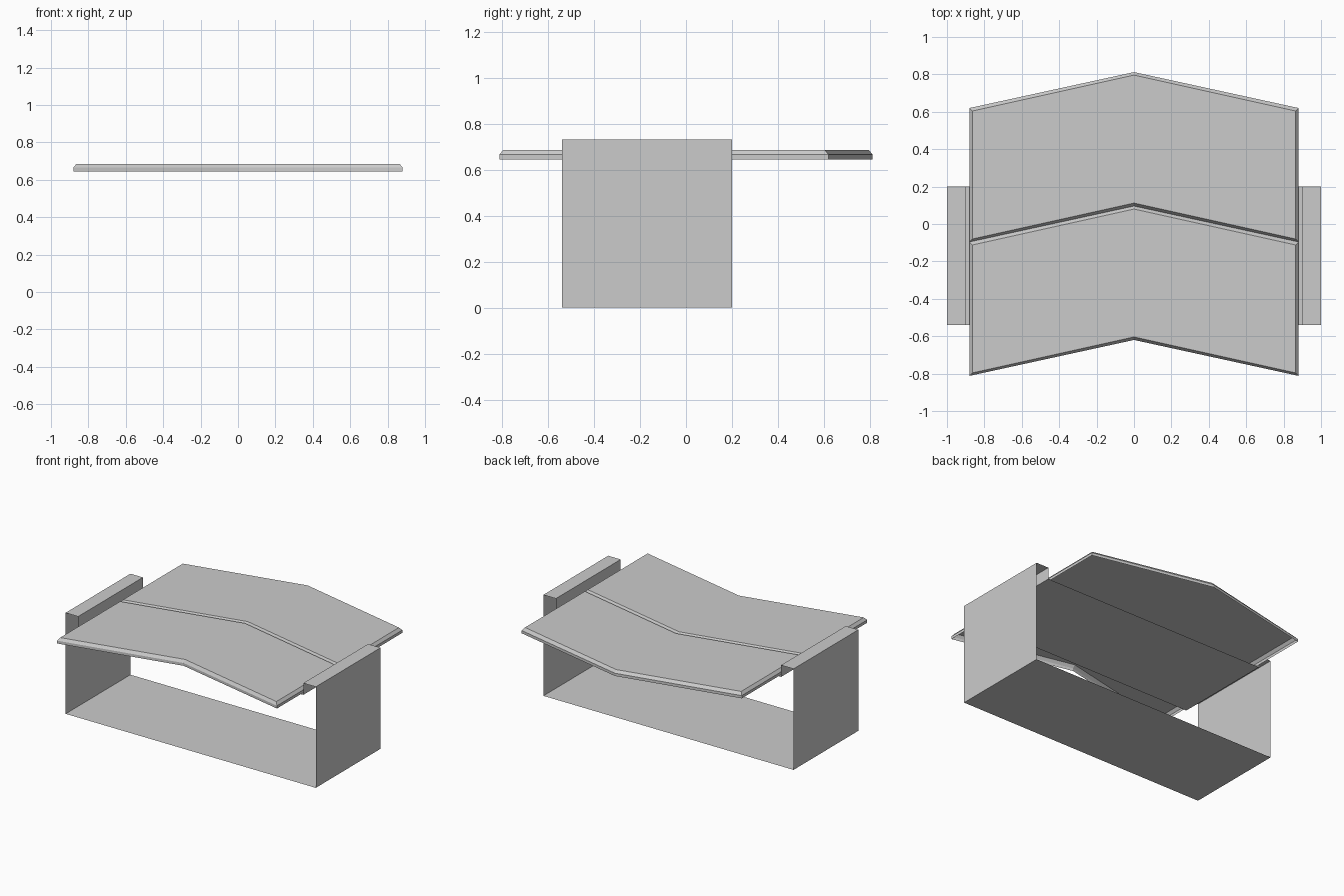
import bpy
import bmesh

cube = bpy.data.objects.get("Cube")
if cube:
    bpy.data.objects.remove(cube, do_unlink=True)

GREY = (0.6, 0.6, 0.6, 1.0)
steel = bpy.data.materials.new("light grey")
steel.use_nodes = True
steel.diffuse_color = GREY
steel.node_tree.nodes["Principled BSDF"].inputs["Base Color"].default_value = GREY


def finish(name, bm):
    bmesh.ops.recalc_face_normals(bm, faces=bm.faces)
    mesh = bpy.data.meshes.new(name)
    bm.to_mesh(mesh)
    bm.free()
    mesh.materials.append(steel)
    obj = bpy.data.objects.new(name, mesh)
    bpy.context.collection.objects.link(obj)
    return obj


# Folded sheet frame: one closed profile swept along y, open at both ends
def make_frame(front, back, bed_z, rail_z):
    half = [(1.0, 0.0), (1.0, rail_z), (0.9, rail_z), (0.9, bed_z)]
    profile = half + [(-x, z) for x, z in reversed(half)]
    bm = bmesh.new()
    rings = [[bm.verts.new((x, y, z)) for x, z in profile] for y in (front, back)]
    for i in range(len(profile)):
        j = (i + 1) % len(profile)
        bm.faces.new((rings[0][i], rings[0][j], rings[1][j], rings[1][i]))
    return finish("frame", bm)


# Chevron slat: upright rim, sloped edge and flat top, open underneath
def make_slat(name, front, length, rise=0.192, half_width=0.88, inset=0.016):
    bm = bmesh.new()

    def ring(d, z):
        w = half_width - d
        outline = [(-w, front + d), (0, front + rise + d), (w, front + d),
                   (w, front + length - d), (0, front + length + rise - d),
                   (-w, front + length - d)]
        return [bm.verts.new((x, y, z)) for x, y in outline]

    rings = [ring(0, 0.645), ring(0, 0.665), ring(inset, 0.685)]
    for low, high in zip(rings, rings[1:]):
        for i in range(6):
            j = (i + 1) % 6
            bm.faces.new((low[i], low[j], high[j], high[i]))
    # Top split along the ridge of the chevron
    top = rings[-1]
    bm.faces.new((top[0], top[1], top[4], top[5]))
    bm.faces.new((top[1], top[2], top[3], top[4]))
    # Rim is open below, so orient by the upward-facing top
    obj = finish(name, bm)
    if obj.data.polygons[-1].normal.z < 0:
        obj.data.flip_normals()
    return obj


make_frame(front=-0.54, back=0.2, bed_z=0.645, rail_z=0.73)
SLAT_LENGTH = 0.716
for i, name in enumerate(("front_slat", "back_slat")):
    make_slat(name, -0.812 + i * SLAT_LENGTH, SLAT_LENGTH)
